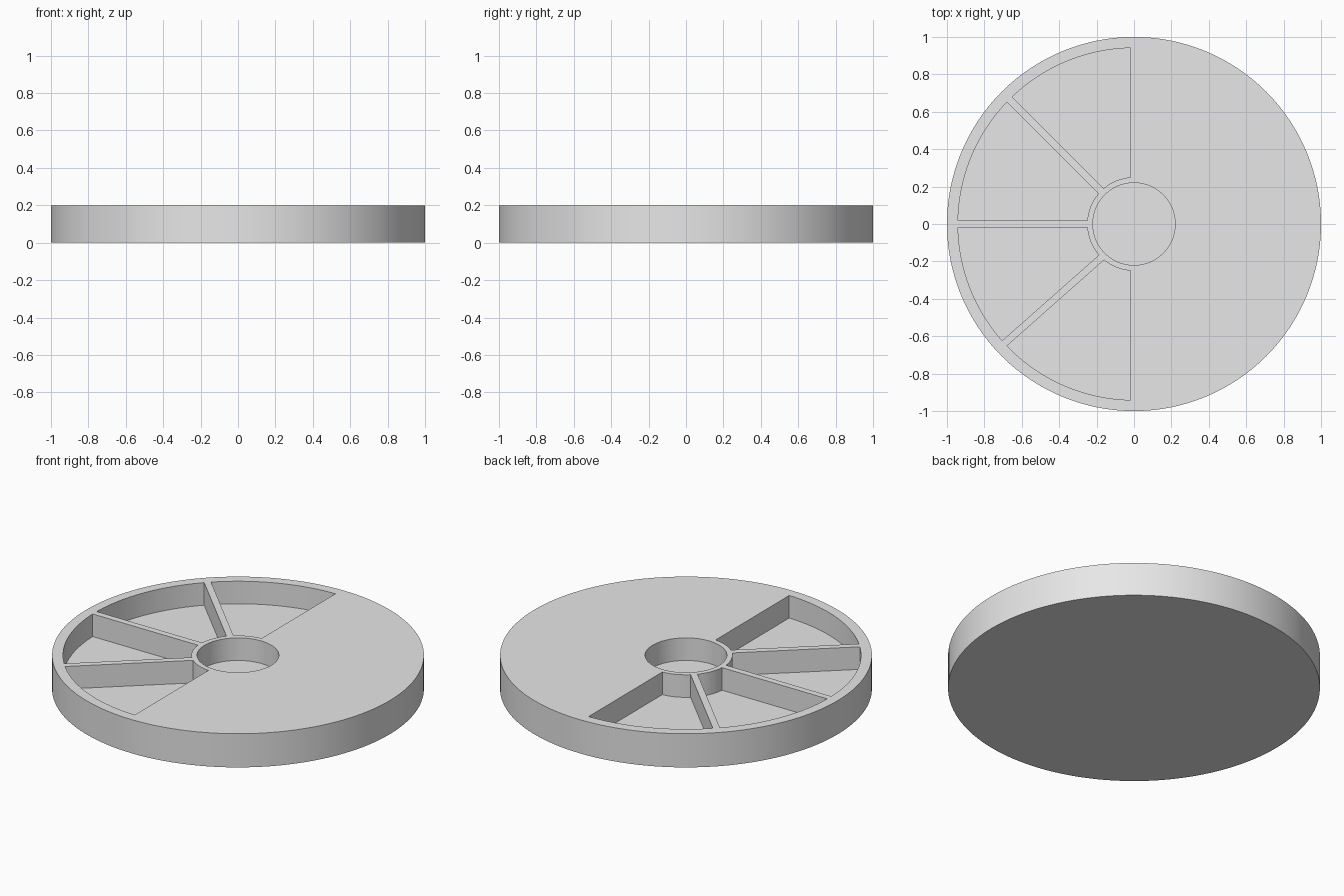
import bpy, bmesh
from math import cos, sin, pi, atan2, radians, sqrt
from mathutils import Vector

cube = bpy.data.objects.get("Cube")
if cube:
    bpy.data.objects.remove(cube, do_unlink=True)

HEIGHT, FLOOR = 0.2, 0.066
HUB_BORE, HUB_OUTER, RIM_INNER = 0.22, 0.25, 0.941
HALF_RIB = 0.019

grey = bpy.data.materials.new("plain grey")
grey.use_nodes = True
grey.diffuse_color = (0.8, 0.8, 0.8, 1)
grey.node_tree.nodes["Principled BSDF"].inputs["Base Color"].default_value = (0.8, 0.8, 0.8, 1)


def prism(name, outline, z0, z1):
    """Extrude a flat counter-clockwise outline from z0 to z1."""
    bm = bmesh.new()
    face = bm.faces.new([bm.verts.new((x, y, z0)) for x, y in outline])
    top = bmesh.ops.extrude_face_region(bm, geom=[face])["geom"]
    verts = [v for v in top if isinstance(v, bmesh.types.BMVert)]
    bmesh.ops.translate(bm, verts=verts, vec=(0, 0, z1 - z0))
    bmesh.ops.recalc_face_normals(bm, faces=bm.faces)
    mesh = bpy.data.meshes.new(name)
    bm.to_mesh(mesh)
    bm.free()
    mesh.materials.append(grey)
    obj = bpy.data.objects.new(name, mesh)
    bpy.context.collection.objects.link(obj)
    return obj


def circle(radius, count):
    return [(radius * cos(2 * pi * i / count), radius * sin(2 * pi * i / count))
            for i in range(count)]


def angle_on_rib(rib, side, radius):
    """Polar angle at which one side of a rib meets a circle."""
    degrees, offset = rib
    a = radians(degrees)
    along, across = Vector((cos(a), sin(a))), Vector((-sin(a), cos(a)))
    d = offset + side * HALF_RIB
    p = along * sqrt(radius * radius - d * d) + across * d
    return atan2(p.y, p.x) % (2 * pi)


def arc(radius, start, end, count):
    return [(radius * cos(start + (end - start) * i / count),
             radius * sin(start + (end - start) * i / count)) for i in range(count + 1)]


def pocket_outline(rib_a, rib_b):
    outer = [angle_on_rib(rib_a, 1, RIM_INNER), angle_on_rib(rib_b, -1, RIM_INNER)]
    inner = [angle_on_rib(rib_a, 1, HUB_OUTER), angle_on_rib(rib_b, -1, HUB_OUTER)]
    return arc(RIM_INNER, *outer, 24) + arc(HUB_OUTER, *inner, 16)[::-1]


# Solid disc
wheel = prism("wheel_disc", circle(1, 128), 0, HEIGHT)

# Ribs between pockets: direction in degrees and sideways offset
ribs = [(90, 0), (135, 0), (180, 0), (221.5, 0.019), (270, 0)]
cutters = [prism("pocket_cutter", pocket_outline(a, b), FLOOR, HEIGHT + 0.1)
           for a, b in zip(ribs, ribs[1:])]
cutters.append(prism("bore_cutter", circle(HUB_BORE, 96), FLOOR, HEIGHT + 0.1))

# Sink the pockets and the hub bore into the disc
bpy.ops.object.select_all(action='DESELECT')
bpy.context.view_layer.objects.active = wheel
wheel.select_set(True)
for cutter in cutters:
    cutter.hide_render = True
    cut = wheel.modifiers.new("recess", 'BOOLEAN')
    cut.operation = 'DIFFERENCE'
    cut.solver = 'EXACT'
    cut.object = cutter
    bpy.ops.object.modifier_apply(modifier=cut.name)
    bpy.data.objects.remove(cutter, do_unlink=True)

bpy.ops.object.shade_smooth_by_angle(angle=radians(30))
